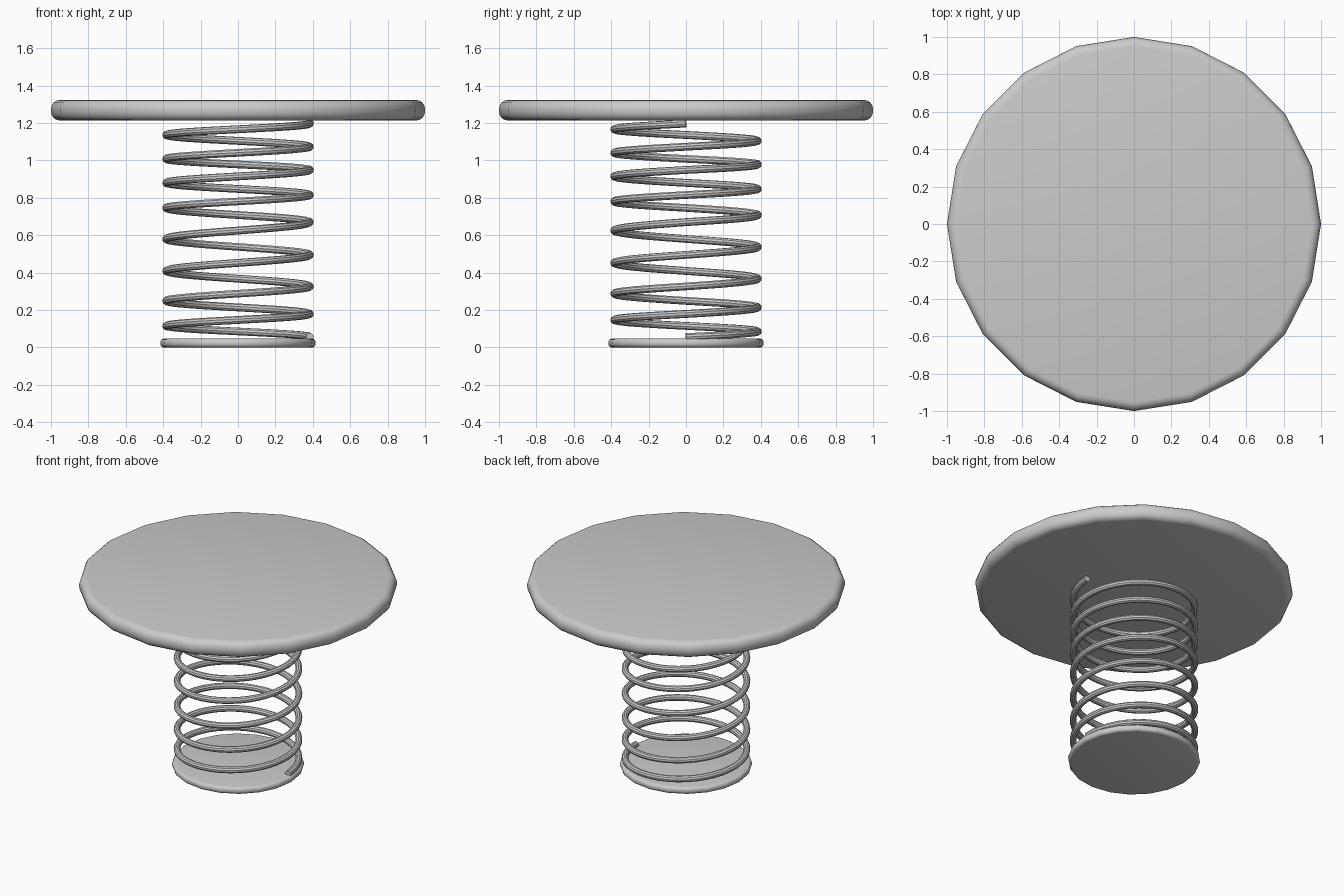
import bpy, bmesh, math

if "Cube" in bpy.data.objects:
    bpy.data.objects.remove(bpy.data.objects["Cube"])


def finish(obj):
    bpy.ops.object.select_all(action='DESELECT')
    obj.select_set(True)
    bpy.context.view_layer.objects.active = obj
    bpy.ops.object.shade_smooth_by_angle(angle=math.radians(35))


def rounded_disc(name, radius, z0, z1, rim, sides=20, steps=4):
    # lathe a flat disc with a rounded rim, low side count
    arc = [math.radians(-90 + 90 * i / steps) for i in range(steps + 1)]
    profile = [(radius - rim + rim * math.cos(a), z0 + rim + rim * math.sin(a)) for a in arc]
    profile += [(r, z0 + z1 - z) for r, z in reversed(profile)]
    bm = bmesh.new()
    rings = []
    for r, z in profile:
        rings.append([bm.verts.new((r * math.cos(2 * math.pi * k / sides),
                                    r * math.sin(2 * math.pi * k / sides), z))
                      for k in range(sides)])
    for low, high in zip(rings, rings[1:]):
        for k in range(sides):
            n = (k + 1) % sides
            bm.faces.new((low[k], low[n], high[n], high[k]))
    bm.faces.new(rings[0][::-1])
    bm.faces.new(rings[-1])
    mesh = bpy.data.meshes.new(name)
    bm.to_mesh(mesh)
    bm.free()
    obj = bpy.data.objects.new(name, mesh)
    bpy.context.collection.objects.link(obj)
    finish(obj)


# plates
rounded_disc("top_plate", 1.0, 1.213, 1.323, 0.048)
rounded_disc("base_plate", 0.415, 0.0, 0.047, 0.02)

# coil spring: heights at every half turn, wider pitch in the middle
heights = [0.056, 0.115, 0.179, 0.249, 0.326, 0.409, 0.495, 0.58, 0.67,
           0.746, 0.815, 0.88, 0.949, 1.008, 1.073, 1.136, 1.197]
COIL_R, WIRE_R, STEPS = 0.384, 0.021, 20
count = (len(heights) - 1) * STEPS + 1
curve = bpy.data.curves.new("coil_spring", 'CURVE')
curve.dimensions = '3D'
curve.bevel_depth = WIRE_R
curve.bevel_resolution = 3
curve.use_fill_caps = True
spline = curve.splines.new('POLY')
spline.points.add(count - 1)
for i, p in enumerate(spline.points):
    half = min(i // STEPS, len(heights) - 2)
    t = i / STEPS - half
    z = heights[half] * (1 - t) + heights[half + 1] * t
    a = math.pi * i / STEPS
    p.co = (COIL_R * math.cos(a), COIL_R * math.sin(a), z, 1)
spring = bpy.data.objects.new("coil_spring", curve)
bpy.context.collection.objects.link(spring)
bpy.ops.object.select_all(action='DESELECT')
spring.select_set(True)
bpy.context.view_layer.objects.active = spring
bpy.ops.object.convert(target='MESH')
finish(bpy.context.view_layer.objects.active)
